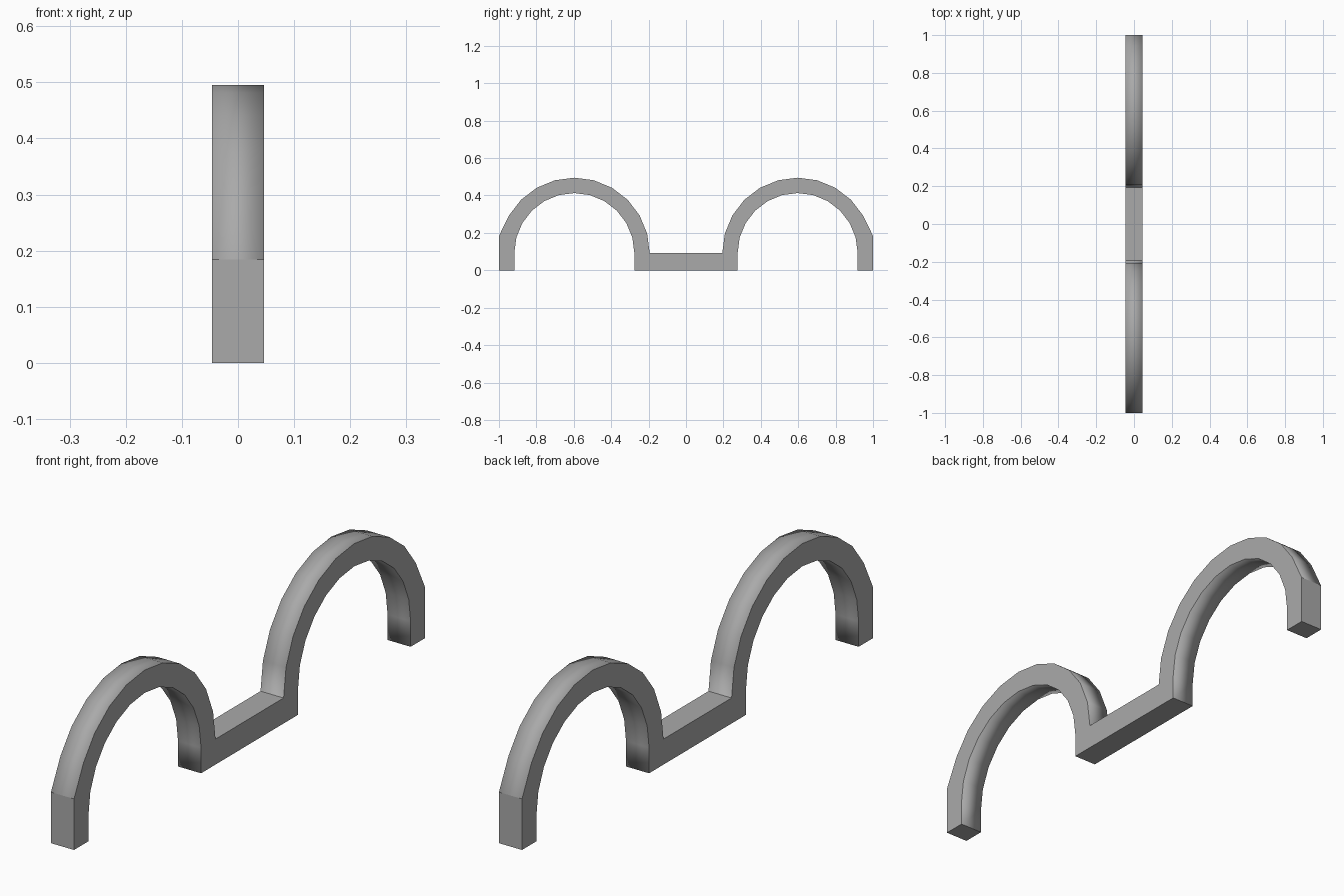
import bpy, bmesh, math

if "Cube" in bpy.data.objects:
    bpy.data.objects.remove(bpy.data.objects["Cube"])

HALF_W = 0.046            # half thickness along x
CY, CZ = 0.597, 0.092     # arch centre, also height of the link bar
R_OUT, R_IN = 0.403, 0.321


def arc(radius, start, end, step):
    """Points (y, z) on the arch circle, 15 degree segments."""
    return [(CY + radius * math.cos(math.radians(a)),
             CZ + radius * math.sin(math.radians(a)))
            for a in range(start, end, step)]


def is_curved(face):
    """Arch strips and inner legs; not the sides, bar top, feet or soles."""
    n = face.normal
    return abs(n.x) < 0.01 and abs(n.z) < 0.995 and abs(face.center.y) < 0.99


# Half profile: bar top, outer arch, outer foot, inner arch, inner foot
half = arc(R_OUT, 180, 15, -15)
half += [(1.0, 0.184), (1.0, 0.0), (CY + R_IN, 0.0)]
half += arc(R_IN, 0, 181, 15)
half += [(CY - R_IN, 0.0)]

# Mirror to the other side to close the full outline
profile = half + [(-y, z) for y, z in reversed(half)]

# Extrude the outline across x
bm = bmesh.new()
face = bm.faces.new([bm.verts.new((-HALF_W, y, z)) for y, z in profile])
ext = bmesh.ops.extrude_face_region(bm, geom=[face], use_keep_orig=True)
moved = [g for g in ext["geom"] if isinstance(g, bmesh.types.BMVert)]
bmesh.ops.translate(bm, verts=moved, vec=(2 * HALF_W, 0, 0))
bmesh.ops.recalc_face_normals(bm, faces=bm.faces)

mesh = bpy.data.meshes.new("double_arch_handle")
bm.to_mesh(mesh)
bm.free()
handle = bpy.data.objects.new("double_arch_handle", mesh)
bpy.context.collection.objects.link(handle)

# Rounded shading on the curved strips, flat shading everywhere else
normals = [None] * len(mesh.loops)
for poly in mesh.polygons:
    curved = is_curved(poly)
    for li in poly.loop_indices:
        vert = mesh.vertices[mesh.loops[li].vertex_index]
        normals[li] = (vert.normal if curved else poly.normal).copy()
mesh.shade_smooth()
mesh.normals_split_custom_set(normals)

# Dark grey metal
metal = bpy.data.materials.new("dark_grey")
metal.diffuse_color = (0.4, 0.4, 0.4, 1)
metal.use_nodes = True
metal.node_tree.nodes["Principled BSDF"].inputs["Base Color"].default_value = metal.diffuse_color
mesh.materials.append(metal)
